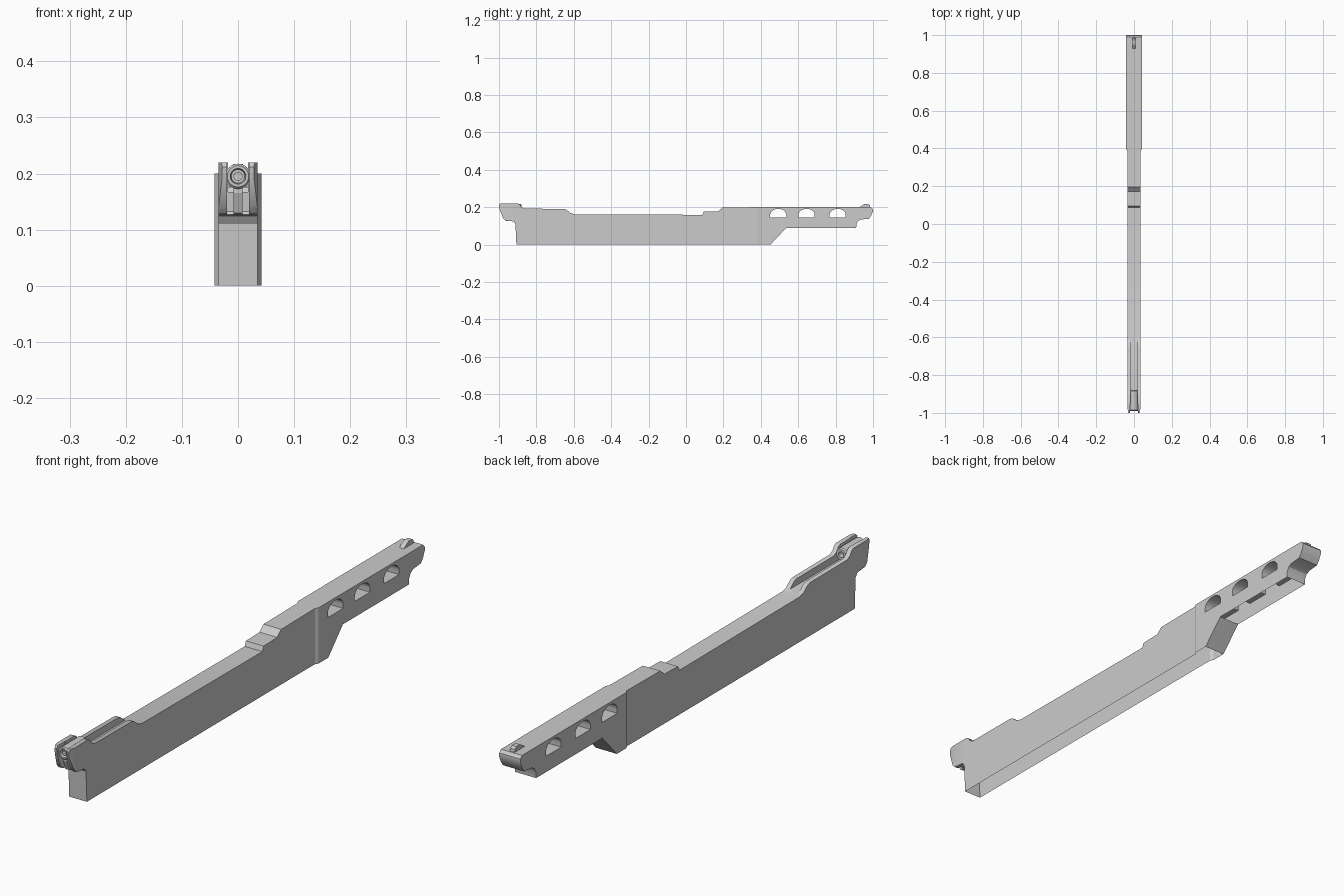
import bpy, bmesh, math
from mathutils import Matrix

if "Cube" in bpy.data.objects:
    bpy.data.objects.remove(bpy.data.objects["Cube"])


def make(name, bm):
    bmesh.ops.recalc_face_normals(bm, faces=bm.faces[:])
    me = bpy.data.meshes.new(name)
    bm.to_mesh(me)
    bm.free()
    ob = bpy.data.objects.new(name, me)
    bpy.context.collection.objects.link(ob)
    return ob


def prism(name, pts, x0, x1):
    """Extrude a (y, z) side profile from x0 to x1."""
    bm = bmesh.new()
    f = bm.faces.new([bm.verts.new((x0, y, z)) for y, z in pts])
    ext = bmesh.ops.extrude_face_region(bm, geom=[f])["geom"]
    bmesh.ops.translate(bm, vec=(x1 - x0, 0, 0),
                        verts=[v for v in ext if isinstance(v, bmesh.types.BMVert)])
    return make(name, bm)


def cut(ob, cutter):
    m = ob.modifiers.new("cut", 'BOOLEAN')
    m.operation, m.solver, m.object = 'DIFFERENCE', 'EXACT', cutter
    dg = bpy.context.evaluated_depsgraph_get()
    me = bpy.data.meshes.new_from_object(ob.evaluated_get(dg))
    ob.modifiers.clear()
    ob.data = me
    bpy.data.objects.remove(cutter)


def open_faces(ob, test):
    """Remove faces so the part becomes an open shell."""
    bm = bmesh.new()
    bm.from_mesh(ob.data)
    bm.normal_update()
    bmesh.ops.delete(bm, geom=[f for f in bm.faces if test(f.calc_center_median(), f.normal)],
                     context='FACES')
    bm.to_mesh(ob.data)
    bm.free()


def smooth(ob):
    bpy.ops.object.select_all(action='DESELECT')
    ob.select_set(True)
    bpy.context.view_layer.objects.active = ob
    bpy.ops.object.shade_smooth_by_angle(angle=math.radians(30))


# long main cover with nose and stepped top
W = 0.035
cover = prism("main_cover", [
    (-0.907, 0), (-0.912, 0.11), (-0.922, 0.124), (-0.965, 0.128), (-0.978, 0.14),
    (-0.998, 0.19), (-1.0, 0.212), (-0.993, 0.22), (-0.9, 0.22), (-0.89, 0.215),
    (-0.88, 0.2), (-0.865, 0.192), (-0.655, 0.191), (-0.64, 0.187), (-0.617, 0.168),
    (-0.595, 0.162), (0.088, 0.159), (0.095, 0.176), (0.172, 0.178), (0.195, 0.198),
    (0.386, 0.2), (0.386, 0)], -W, W)

# slot between the top rails, and recess in the nose
cut(cover, prism("rail_slot_cutter", [(-1.1, 0.167), (-1.1, 0.3), (-0.55, 0.3),
                                      (-0.61, 0.167)], -0.018, 0.018))
cut(cover, prism("nose_recess_cutter", [(-1.1, 0.11), (-1.1, 0.25), (-0.955, 0.25),
                                        (-0.945, 0.132), (-0.96, 0.11)], -0.02, 0.02))
# chamfered nose corners
for s in (-1, 1):
    bm = bmesh.new()
    f = bm.faces.new([bm.verts.new((s * x, y, 0.1)) for x, y in
                      ((0.025, -1.01), (0.06, -1.01), (0.06, -0.95), (0.0355, -0.975))])
    ext = bmesh.ops.extrude_face_region(bm, geom=[f])["geom"]
    bmesh.ops.translate(bm, vec=(0, 0, 0.2), verts=[v for v in ext if isinstance(v, bmesh.types.BMVert)])
    cut(cover, make("nose_corner_cutter", bm))
open_faces(cover, lambda c, n: (n.z < -0.9 and c.z < 0.01) or (n.y > 0.9 and c.y > 0.38))
smooth(cover)

# tapered collar joining cover and rear section
bm = bmesh.new()
rings = [[bm.verts.new((x, y, z)) for x, z in ((-w, 0), (-w, 0.2), (w, 0.2), (w, 0))]
         for y, w in ((0.386, W), (0.397, 0.042))]
for i in range(3):
    bm.faces.new((rings[0][i], rings[0][i + 1], rings[1][i + 1], rings[1][i]))
make("collar", bm)

# rear section with three arched windows, open underneath
rear = prism("rear_section", [
    (0.397, 0), (0.452, 0), (0.535, 0.088), (0.91, 0.088), (0.911, 0.11), (0.92, 0.126),
    (0.935, 0.134), (0.978, 0.138), (0.99, 0.155), (1.0, 0.178), (0.999, 0.19),
    (0.99, 0.2), (0.397, 0.2)], -0.042, 0.042)
for y in (0.493, 0.645, 0.811):
    arch = [(y - 0.043, 0.145)] + [
        (y + 0.043 * math.cos(a), 0.16 + 0.031 * math.sin(a))
        for a in [math.pi * (1 - k / 12) for k in range(13)]] + [(y + 0.043, 0.145)]
    cut(rear, prism("window_cutter", arch, -0.1, 0.1))
open_faces(rear, lambda c, n: (n.z < -0.9 and (c.z < 0.01 or abs(c.z - 0.088) < 0.004))
           or (n.y < -0.9 and c.y < 0.4))
smooth(rear)

# small rear catch on top
prism("top_catch", [(0.925, 0.198), (0.945, 0.212), (0.955, 0.217), (0.975, 0.217),
                    (0.983, 0.21), (0.985, 0.198)], -0.009, 0.009)

# nose tube: closed ring section swept around the y axis
bm = bmesh.new()
prof = [(0.019, -0.99), (0.0225, -0.986), (0.0225, -0.885), (0.019, -0.88),
        (0.010, -0.88), (0.010, -0.9), (0.0, -0.9)]
front = [(0.019, -0.99), (0.014, -0.99), (0.012, -0.975), (0.0, -0.975)]
for p in (prof, front):
    vs = [bm.verts.new((r, y, 0)) for r, y in p]
    es = [bm.edges.new(e) for e in zip(vs, vs[1:])]
    bmesh.ops.spin(bm, geom=vs + es, axis=(0, 1, 0), cent=(0, 0, 0),
                   angle=math.tau, steps=24, use_merge=False)
bmesh.ops.remove_doubles(bm, verts=bm.verts[:], dist=0.0001)
bmesh.ops.translate(bm, vec=(0, 0, 0.195), verts=bm.verts[:])
smooth(make("nose_tube", bm))

# inner pin inside the tube
bm = bmesh.new()
bmesh.ops.create_cone(bm, cap_ends=True, segments=16, radius1=0.008, radius2=0.008, depth=0.015,
                      matrix=Matrix.Translation((0, -0.979, 0.195)) @ Matrix.Rotation(math.pi / 2, 4, 'X'))
smooth(make("tube_pin", bm))

# post under the tube
prism("tube_post", [(-0.958, 0.126), (-0.968, 0.13), (-0.982, 0.165), (-0.982, 0.178),
                    (-0.94, 0.178), (-0.94, 0.126)], -0.008, 0.008)
